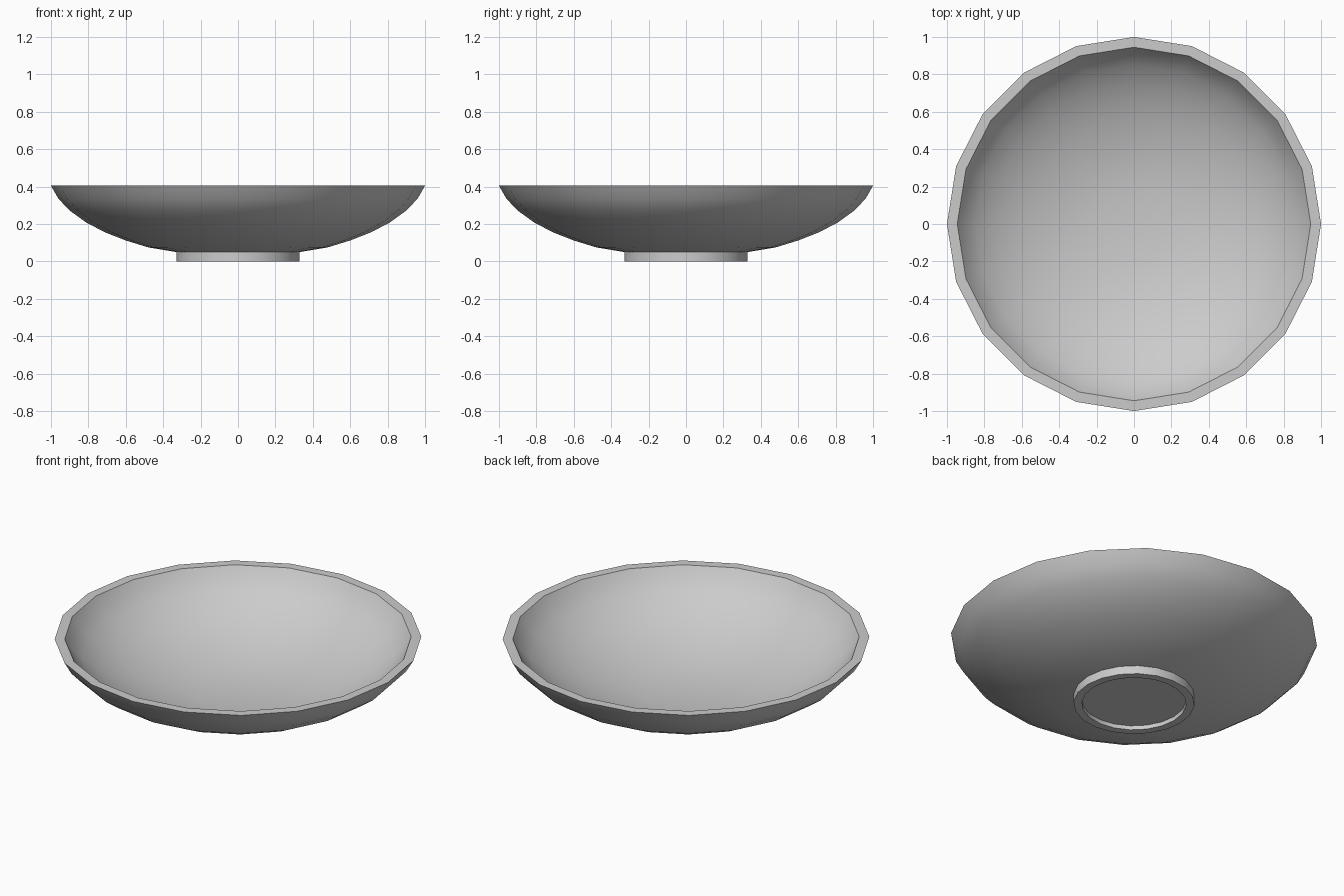
import bpy, bmesh
from math import sin, cos, tau, radians

if "Cube" in bpy.data.objects:
    bpy.data.objects.remove(bpy.data.objects["Cube"])

SIDES = 20


def lathe(name, profile):
    """Revolve an (r, z) profile around z; r = 0 ends become poles."""
    bm = bmesh.new()
    rings = []
    for r, z in profile:
        if r == 0:
            rings.append([bm.verts.new((0, 0, z))] * SIDES)
        else:
            rings.append([bm.verts.new((r * cos(tau * i / SIDES), r * sin(tau * i / SIDES), z))
                          for i in range(SIDES)])
    for a, b in zip(rings, rings[1:]):
        for i in range(SIDES):
            j = (i + 1) % SIDES
            bm.faces.new(dict.fromkeys((a[i], a[j], b[j], b[i])))
    bmesh.ops.recalc_face_normals(bm, faces=bm.faces)
    mesh = bpy.data.meshes.new(name)
    bm.to_mesh(mesh)
    bm.free()
    obj = bpy.data.objects.new(name, mesh)
    bpy.context.collection.objects.link(obj)
    bpy.ops.object.select_all(action='DESELECT')
    obj.select_set(True)
    bpy.context.view_layer.objects.active = obj
    bpy.ops.object.shade_smooth_by_angle(angle=radians(30))
    return obj


# Recessed base and foot ring
foot = [(0, 0.025), (0.285, 0.025), (0.285, 0), (0.33, 0), (0.33, 0.05)]
# Outer wall up to the rim
outer = [(0.48, 0.075), (0.60, 0.112), (0.71, 0.155), (0.81, 0.207),
         (0.90, 0.272), (0.96, 0.335), (1.0, 0.405)]
# Inner wall down to the flat floor
inner = [(0.945, 0.405), (0.91, 0.35), (0.85, 0.29), (0.76, 0.226),
         (0.66, 0.174), (0.55, 0.13), (0.40, 0.087), (0.213, 0.055), (0, 0.055)]

lathe("bowl", foot + outer + inner)
